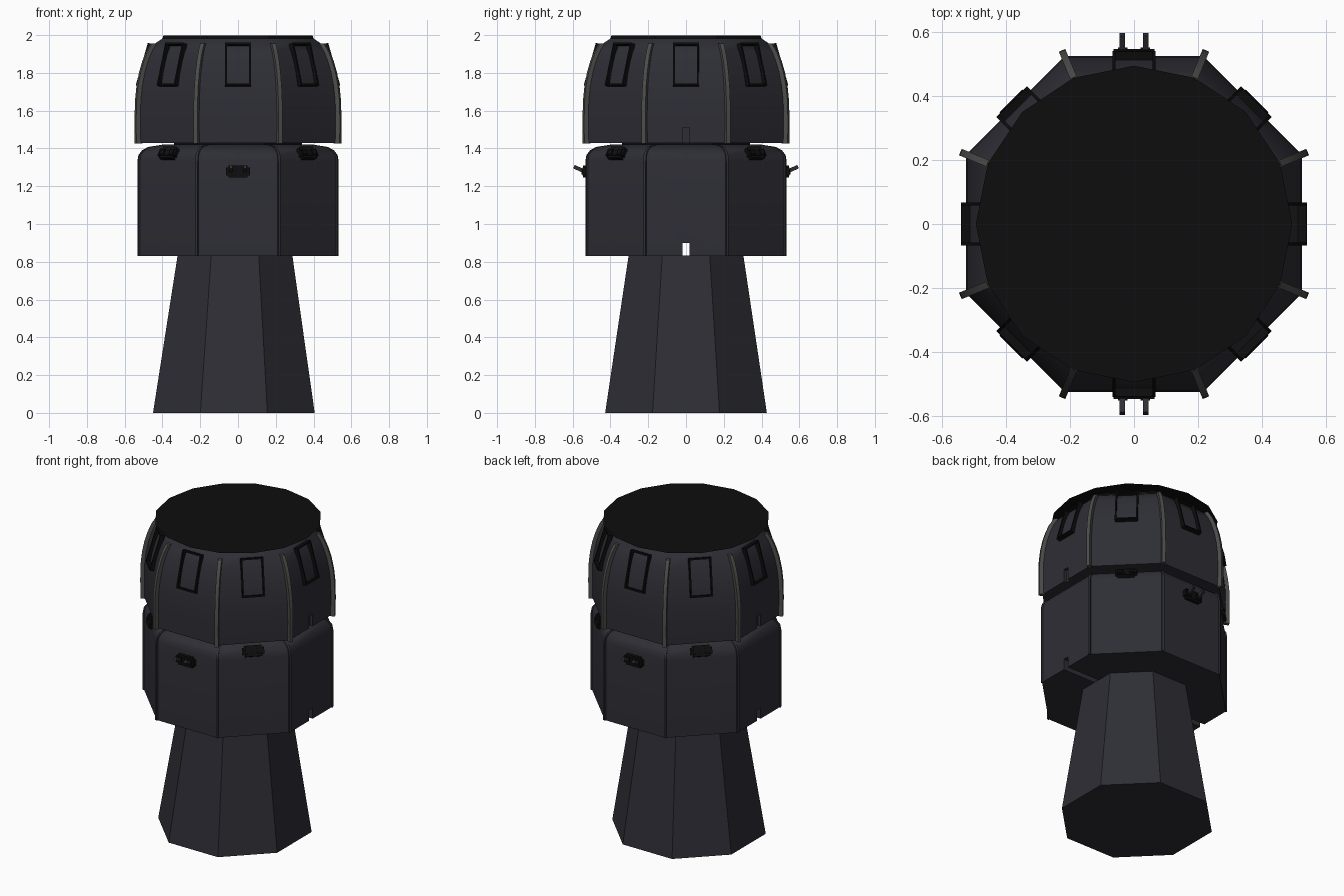
import bpy, bmesh, math
from mathutils import Matrix, Vector

if "Cube" in bpy.data.objects:
    bpy.data.objects.remove(bpy.data.objects["Cube"])

def material(name, rgb):
    m = bpy.data.materials.new(name)
    m.diffuse_color = (*rgb, 1)
    m.use_nodes = True
    m.node_tree.nodes["Principled BSDF"].inputs["Base Color"].default_value = m.diffuse_color
    return m

SHELL = material("dark blue grey", (0.027, 0.027, 0.036))
BLACK = material("black", (0.004, 0.004, 0.004))
GREY = material("mid grey", (0.075, 0.075, 0.07))
C8 = math.cos(math.pi / 8)

def finish(name, bm, mat):
    bmesh.ops.recalc_face_normals(bm, faces=bm.faces)
    me = bpy.data.meshes.new(name)
    bm.to_mesh(me)
    bm.free()
    me.materials.append(mat)
    ob = bpy.data.objects.new(name, me)
    bpy.context.collection.objects.link(ob)
    return ob

def octagon_stack(name, profile, mat):
    """Closed octagonal solid from (apothem, z, x shift) sections."""
    bm = bmesh.new()
    rings = []
    for a, z, dx in profile:
        rings.append([bm.verts.new((a / C8 * math.cos((k + .5) * math.pi / 4) + dx,
                                    a / C8 * math.sin((k + .5) * math.pi / 4), z)) for k in range(8)])
    for r, s in zip(rings, rings[1:]):
        for k in range(8):
            j = (k + 1) % 8
            bm.faces.new((r[k], r[j], s[j], s[k]))
    bm.faces.new(rings[0])
    bm.faces.new(rings[-1])
    return finish(name, bm, mat)

def corner_ribs(name, profile, width, out, mat):
    """Strips that follow a profile along all eight corners."""
    bm = bmesh.new()
    for k in range(8):
        t = (k + .5) * math.pi / 4
        rad = Vector((math.cos(t), math.sin(t), 0))
        tan = Vector((-rad.y, rad.x, 0)) * width / 2
        prev = None
        for a, z in profile:
            r = a / C8
            p = Vector((0, 0, z))
            sec = [bm.verts.new(p + rad * (r + d) + tan * s)
                   for d, s in ((-.015, -1), (out, -1), (out, 1), (-.015, 1))]
            if prev:
                for i in range(4):
                    j = (i + 1) % 4
                    bm.faces.new((prev[i], prev[j], sec[j], sec[i]))
            else:
                bm.faces.new(sec)
            prev = sec
        bm.faces.new(prev)
    return finish(name, bm, mat)

def add_box(bm, size, loc, mtx=Matrix()):
    bmesh.ops.create_cube(bm, size=1, matrix=mtx @ Matrix.Translation(loc) @ Matrix.Diagonal((*size, 1)))

def on_side(k, apothem, z, tilt=0):
    """Frame on side k; local -y faces outwards, positive tilt leans the top inwards."""
    return (Matrix.Rotation(k * math.pi / 4, 4, 'Z') @ Matrix.Translation((0, -apothem, z))
            @ Matrix.Rotation(-math.radians(tilt), 4, 'X'))

# Tapered pedestal
octagon_stack("pedestal", [(.428, 0, -.022), (.304, .832, -.016)], SHELL)

# Drum body and domed head
body_prof = [(.525, .83), (.525, 1.33), (.519, 1.365), (.5, 1.39), (.467, 1.408), (.39, 1.42)]
head_prof = [(.523, 1.43), (.525, 1.55), (.523, 1.65), (.515, 1.73), (.502, 1.80),
             (.485, 1.86), (.466, 1.91), (.44, 1.955), (.40, 1.982)]
body = octagon_stack("body", [(a, z, 0) for a, z in body_prof], SHELL)
head = octagon_stack("head", [(a, z, 0) for a, z in head_prof], SHELL)
octagon_stack("neck", [(.34, 1.415, 0), (.34, 1.435, 0)], BLACK)
octagon_stack("head_rim", [(.40, 1.981, 0), (.395, 1.997, 0)], BLACK)
corner_ribs("body_ribs", body_prof, .014, .006, SHELL)
corner_ribs("head_fins", [(.524, 1.425)] + head_prof[1:-1], .022, .02, GREY)

# Slots at the sides: one right through the body foot, shallow ones in the head
bm = bmesh.new()
add_box(bm, (1.4, .036, .10), (0, 0, .85))
for s in (-1, 1):
    add_box(bm, (.06, .036, .10), (s * .535, 0, 1.46))
cutter = finish("slot_cutter", bm, SHELL)
cutter.hide_render = True
cutter.hide_viewport = True
for ob in (body, head):
    mod = ob.modifiers.new("slots", 'BOOLEAN')
    mod.operation = 'DIFFERENCE'
    mod.solver = 'EXACT'
    mod.object = cutter

# Thin black top disc
bm = bmesh.new()
bmesh.ops.create_circle(bm, cap_ends=True, segments=16, radius=.495,
                        matrix=Matrix.Translation((0, 0, 2)))
finish("top_disc", bm, BLACK)

# Window frames on all eight head sides
bm = bmesh.new()
for k in range(8):
    m = on_side(k, .495, 1.843, 16)
    for s in (-1, 1):
        add_box(bm, (.009, .03, .234), (s * .063, 0, 0), m)
        add_box(bm, (.135, .03, .009), (0, 0, s * .1125), m)
finish("window_frames", bm, BLACK)

# Lamp boxes: lower on front and back, higher on the diagonals
bm = bmesh.new()
for k in (0, 4, 1, 3, 5, 7):
    diagonal = k % 2
    m = on_side(k, .515, 1.373, 30) if diagonal else on_side(k, .53, 1.278)
    add_box(bm, (.128, .034, .04), (0, 0, 0), m)
    add_box(bm, (.10, .03, .066), (0, 0, 0), m)
    for s in (-1, 1):
        add_box(bm, (.03, .03, .03), (s * .035, -.008, 0), m)
finish("lamp_boxes", bm, BLACK)

# Angled prongs on the front and back boxes
bm = bmesh.new()
for k in (0, 4):
    for s in (-1, 1):
        m = on_side(k, .568, 1.292) @ Matrix.Rotation(math.radians(-25), 4, 'X')
        add_box(bm, (.018, .055, .02), (s * .037, 0, 0), m)
finish("prongs", bm, SHELL)

# Smooth the curved vertical profile, keep the octagon corners sharp
for name in ("body", "head", "head_fins", "body_ribs"):
    ob = bpy.data.objects[name]
    bpy.ops.object.select_all(action='DESELECT')
    ob.select_set(True)
    bpy.context.view_layer.objects.active = ob
    bpy.ops.object.shade_smooth_by_angle(angle=math.radians(30))
